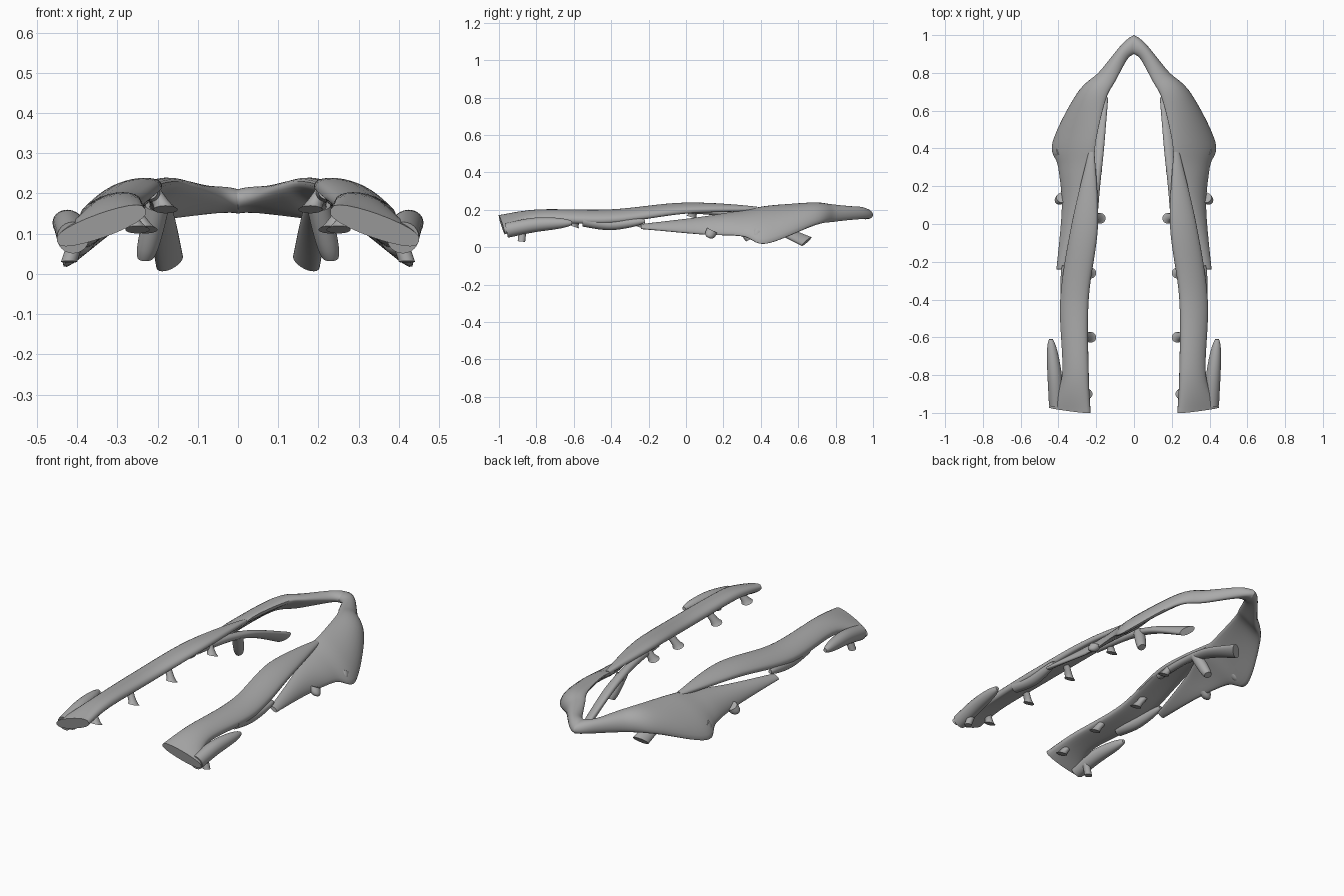
import bpy, bmesh, math
from mathutils import Vector

cube = bpy.data.objects.get("Cube")
if cube:
    bpy.data.objects.remove(cube)

shade = (0.4, 0.4, 0.4, 1)
grey = bpy.data.materials.new("plain grey")
grey.use_nodes = True
grey.diffuse_color = shade
grey.node_tree.nodes["Principled BSDF"].inputs["Base Color"].default_value = shade

RING, STEPS = 24, 8


def curve(points):
    """Sample a smooth Catmull-Rom path through a few points."""
    points = [Vector(p) for p in points]
    padded = [points[0], *points, points[-1]]
    path = []
    for before, start, end, after in zip(padded, padded[1:], padded[2:], padded[3:]):
        pull_start, pull_end = (end - before) / 2, (after - start) / 2
        for step in range(STEPS):
            t = step / STEPS
            ease = t * t * (3 - 2 * t)
            path.append(start.lerp(end, ease)
                        + pull_start * t * (1 - t) ** 2
                        - pull_end * t * t * (1 - t))
    return path + [points[-1]]


def taper(sizes, count):
    """Sizes that stay near the first value and reach the second at the end."""
    first, last = sizes
    return [first + (last - first) * (i / (count - 1)) ** 4 for i in range(count)]


def loft(name, inner, outer, thickness, camber=0, open_start=False, squareness=1):
    """Join rounded sections spanning two edge paths, arched upward by the camber."""
    middle = [(p + q) / 2 for p, q in zip(inner, outer)]
    last = len(middle) - 1
    bm = bmesh.new()
    rings, side = [], 0
    for i, centre in enumerate(middle):
        along = middle[min(i + 1, last)] - middle[max(i - 1, 0)]
        half = (outer[i] - inner[i]) / 2
        normal = along.cross(half).normalized()
        side = side or math.copysign(1, normal.z)
        normal *= side
        arch = camber * math.sin(math.pi * i / last)
        ring = []
        for k in range(RING):
            angle = math.tau * k / RING
            rise = math.sin(angle)
            bulge = math.copysign(abs(rise) ** squareness, rise)
            spot = centre + half * math.cos(angle)
            spot += normal * (thickness[i] * bulge + arch * rise * rise)
            if open_start and i == 0:
                spot.x = 0
            ring.append(bm.verts.new(spot))
        rings.append(ring)

    for lower, upper in zip(rings, rings[1:]):
        for k in range(RING):
            bm.faces.new((lower[k - 1], lower[k], upper[k], upper[k - 1]))
    if not open_start:
        bm.faces.new(rings[0])
    bm.faces.new(rings[-1])
    bmesh.ops.recalc_face_normals(bm, faces=bm.faces[:])

    mesh = bpy.data.meshes.new(name)
    bm.to_mesh(mesh)
    bm.free()
    mesh.materials.append(grey)
    part = bpy.data.objects.new(name, mesh)
    bpy.context.collection.objects.link(part)
    part.modifiers.new("mirror", "MIRROR")
    bpy.ops.object.select_all(action="DESELECT")
    part.select_set(True)
    bpy.context.view_layer.objects.active = part
    bpy.ops.object.shade_smooth_by_angle(angle=math.radians(45))


def ribbon(name, inner, outer, sizes, **options):
    """Flat strip between two edges given by a few points each."""
    inner, outer = curve(inner), curve(outer)
    loft(name, inner, outer, taper(sizes, len(inner)), **options)


def tube(name, points, sizes):
    """Round branch along a path."""
    path = curve(points)
    radii = taper(sizes, len(path))
    reach = [Vector((radius, 0, 0)) for radius in radii]
    inner = [p - r for p, r in zip(path, reach)]
    outer = [p + r for p, r in zip(path, reach)]
    loft(name, inner, outer, radii)


# Pointed arch with flared side plates and free tails
ribbon("arch_plate",
       inner=[(0, 0.9, 0.19), (0.04, 0.87, 0.2), (0.1, 0.76, 0.22), (0.15, 0.66, 0.23),
              (0.2, 0.45, 0.22), (0.22, 0.28, 0.19), (0.29, 0.08, 0.16), (0.37, -0.24, 0.12)],
       outer=[(0, 1, 0.17), (0.05, 0.96, 0.16), (0.18, 0.8, 0.14), (0.3, 0.69, 0.12),
              (0.43, 0.43, 0.02), (0.4, 0.3, 0.06), (0.38, 0.08, 0.07), (0.41, -0.24, 0.1)],
       sizes=(0.03, 0.01), camber=0.02, open_start=True)

# Teeth along the lower edge of each plate
for place, y in {"front": 0.12, "rear": 0.37}.items():
    tube(place + "_edge_tooth", [(0.38, y + 0.02, 0.09), (0.4, y, 0.05)], sizes=(0.03, 0.01))

# Long side rails that rise and join the plates
ribbon("side_rail",
       inner=[(0.23, -1, 0.16), (0.24, -0.8, 0.18), (0.24, -0.4, 0.18),
              (0.19, 0, 0.22), (0.21, 0.38, 0.21)],
       outer=[(0.45, -0.97, 0.08), (0.38, -0.8, 0.14), (0.39, -0.4, 0.14),
              (0.33, 0, 0.19), (0.24, 0.38, 0.2)],
       sizes=(0.03, 0.01), camber=0.01, squareness=0.7)

# Inner prongs curving down under the plates
ribbon("inner_prong",
       inner=[(0.2, -0.05, 0.21), (0.18, 0.2, 0.19), (0.16, 0.4, 0.15), (0.14, 0.67, 0.05)],
       outer=[(0.24, -0.05, 0.2), (0.22, 0.2, 0.18), (0.22, 0.4, 0.12), (0.2, 0.62, 0.01)],
       sizes=(0.02, 0.02))

# Stubby branches beside the front ends of the rails
tube("front_branch", [(0.41, -0.96, 0.09), (0.42, -0.8, 0.12), (0.44, -0.61, 0.13)],
     sizes=(0.04, 0.01))

# Ragged lower edge of the rails
tube("rail_keel", [(0.36, -0.55, 0.14), (0.36, -0.4, 0.12), (0.37, -0.22, 0.14)],
     sizes=(0.03, 0.01))

# Short flared pegs leaning inward under the rails
peg_root = Vector((0.04, 0.02, 0.06))
for place, tip in {"front": (0.25, -0.9, 0.11), "second": (0.23, -0.6, 0.11),
                   "third": (0.23, -0.26, 0.11), "rear": (0.18, 0.03, 0.16)}.items():
    tube(place + "_peg", [Vector(tip) + peg_root, tip], sizes=(0.02, 0.03))

# Downward spur on each prong
tube("prong_spur", [(0.2, 0.28, 0.17), (0.23, 0.34, 0.04)], sizes=(0.03, 0.02))

# Small peg under the outer front corner of each rail
tube("corner_peg", [(0.39, -0.87, 0.12), (0.42, -0.88, 0.03)], sizes=(0.02, 0.02))
